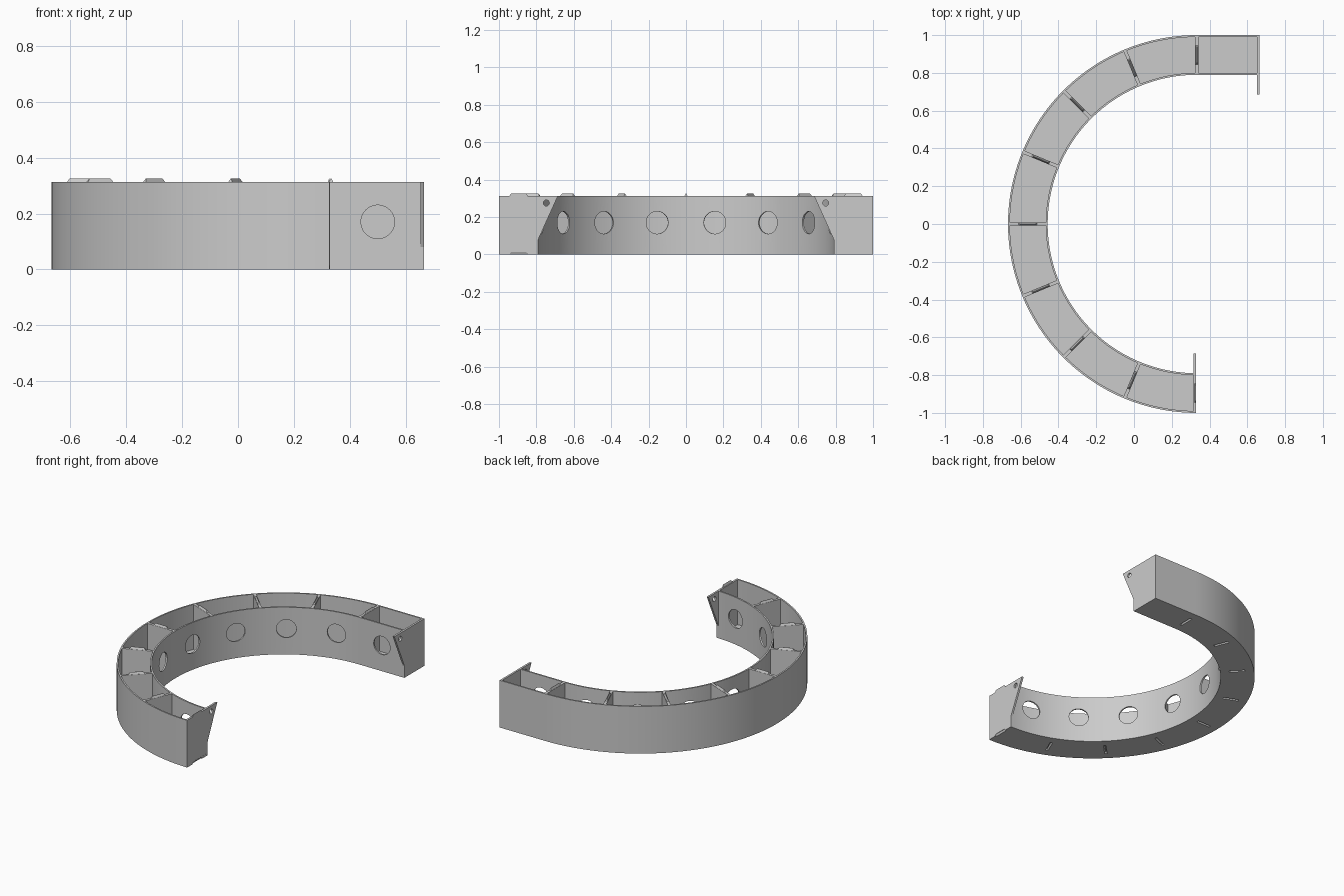
import bpy, bmesh, math
from mathutils import Matrix, Vector

if "Cube" in bpy.data.objects:
    bpy.data.objects.remove(bpy.data.objects["Cube"], do_unlink=True)

CX, R_OUT, R_IN = 0.333, 1.0, 0.79
HEIGHT, WALL, FLOOR = 0.312, 0.01, 0.014
FRONT_X, BACK_X = 0.328, 0.665
R_MID = (R_OUT + R_IN) / 2
BAY = math.pi / 8

grey = bpy.data.materials.new("plain grey")
grey.use_nodes = True
grey.diffuse_color = (0.6, 0.6, 0.6, 1)
grey.node_tree.nodes["Principled BSDF"].inputs["Base Color"].default_value = grey.diffuse_color


def finish(bm, name):
    bmesh.ops.recalc_face_normals(bm, faces=bm.faces[:])
    mesh = bpy.data.meshes.new(name)
    bm.to_mesh(mesh)
    bm.free()
    mesh.materials.append(grey)
    obj = bpy.data.objects.new(name, mesh)
    bpy.context.collection.objects.link(obj)
    return obj


def loft(bm, rings):
    """Skin closed rings of points and cap both ends."""
    loops = [[bm.verts.new(p) for p in ring] for ring in rings]
    n = len(loops[0])
    for a, b in zip(loops, loops[1:]):
        for i in range(n):
            j = (i + 1) % n
            bm.faces.new((a[i], a[j], b[j], b[i]))
    bm.faces.new(loops[0])
    bm.faces.new(loops[-1])


def cylinder(bm, place, radius, depth, turn):
    bmesh.ops.create_cone(bm, cap_ends=True, segments=48, radius1=radius, radius2=radius,
                          depth=depth, matrix=Matrix.Translation(place) @ turn)


def cut(obj, bm):
    """Subtract the cutter geometry and remove the cutter."""
    cutter = finish(bm, "cutter")
    cutter.hide_render = True
    mod = obj.modifiers.new("cut", 'BOOLEAN')
    mod.operation, mod.solver, mod.object = 'DIFFERENCE', 'EXACT', cutter
    select(obj)
    bpy.ops.object.modifier_apply(modifier=mod.name)
    bpy.data.objects.remove(cutter, do_unlink=True)


def select(obj):
    bpy.ops.object.select_all(action='DESELECT')
    obj.select_set(True)
    bpy.context.view_layer.objects.active = obj


def frame(angle):
    """Matrix whose x axis runs radially outward at the angle."""
    return Matrix.Translation((CX, 0, 0)) @ Matrix.Rotation(angle, 4, 'Z')


def wedge(bm, matrix, z0, z1, grow=0.0, side=None):
    """Ridge-shaped tab; side limits it to one half of its thickness."""
    rings = []
    for z, length, thick in ((z0, 0.05, 0.008), (z1, 0.04, 0.001)):
        length, thick = length + grow, thick + grow
        low = 0 if side == 'left' else -thick
        rings.append([matrix @ Vector((R_MID + x, y, z)) for x, y in
                      ((-length, low), (length, low), (length, thick), (-length, thick))])
    loft(bm, rings)


# Curved channel with a straight last bay
section = [(R_OUT, 0), (R_OUT, HEIGHT), (R_OUT - WALL, HEIGHT), (R_OUT - WALL, FLOOR),
           (R_IN + WALL, FLOOR), (R_IN + WALL, HEIGHT), (R_IN, HEIGHT), (R_IN, 0)]
STEPS = 96
start = math.pi * 1.5 - (CX - FRONT_X)
rings = []
for i in range(STEPS + 1):
    a = start + (math.pi / 2 - start) * i / STEPS
    rings.append([(CX + r * math.cos(a), r * math.sin(a), z) for r, z in section])
rings.append([(BACK_X, r, z) for r, z in section])
bm = bmesh.new()
loft(bm, rings)
channel = finish(bm, "channel")

# Round openings in the inner wall, one for each bay
bm = bmesh.new()
for i in range(8):
    a = math.pi / 2 + BAY * (i + 0.5)
    turn = Matrix.Rotation(a, 4, 'Z') @ Matrix.Rotation(math.pi / 2, 4, 'Y')
    cylinder(bm, (CX + R_IN * math.cos(a), R_IN * math.sin(a), 0.17), 0.06, 0.08, turn)
cylinder(bm, (0.5, R_IN, 0.17), 0.06, 0.08, Matrix.Rotation(math.pi / 2, 4, 'X'))
cut(channel, bm)

# Slots under the floor that receive tabs
front_frame = frame(math.pi * 1.5)
front_frame.translation.x = FRONT_X
bm = bmesh.new()
for i in range(8):
    wedge(bm, frame(math.pi / 2 + BAY * i), -0.002, 0.012, 0.001)
wedge(bm, front_frame, -0.002, 0.012, 0.001)
cut(channel, bm)

# Dividers with tabs on top
for i in range(8):
    m = frame(math.pi / 2 + BAY * i)
    bm = bmesh.new()
    r0, r1 = R_IN + WALL / 2, R_OUT - WALL / 2
    loft(bm, [[m @ Vector((x, y, z)) for x, y in
               ((r0, -0.009), (r1, -0.009), (r1, 0.009), (r0, 0.009))]
              for z in (FLOOR - 0.001, HEIGHT)])
    wedge(bm, m, HEIGHT - 0.001, 0.326)
    finish(bm, f"divider_{i + 1}")

# End plates with a pierced, sloping ear
for name, x, side in (("front_end_plate", FRONT_X, -1), ("back_end_plate", BACK_X, 1)):
    outline = [(R_OUT - 0.004, FLOOR - 0.001), (R_OUT - 0.004, HEIGHT), (0.685, HEIGHT),
               (R_IN, 0.08), (R_IN + 0.005, FLOOR - 0.001)]
    bm = bmesh.new()
    loft(bm, [[(px, side * y, z) for y, z in outline] for px in (x - 0.013, x)])
    plate = finish(bm, name)
    bm = bmesh.new()
    cylinder(bm, (x, side * 0.747, 0.275), 0.016, 0.1, Matrix.Rotation(math.pi / 2, 4, 'Y'))
    cut(plate, bm)

# Half tab on the front end
bm = bmesh.new()
probe = front_frame.to_3x3() @ Vector((0, 1, 0))
if probe.x > 0:
    front_frame = front_frame @ Matrix.Scale(-1, 4, (0, 1, 0))
wedge(bm, front_frame, HEIGHT - 0.001, 0.326, side='left')
finish(bm, "front_tab")

select(channel)
bpy.ops.object.shade_smooth_by_angle(angle=math.radians(30))
